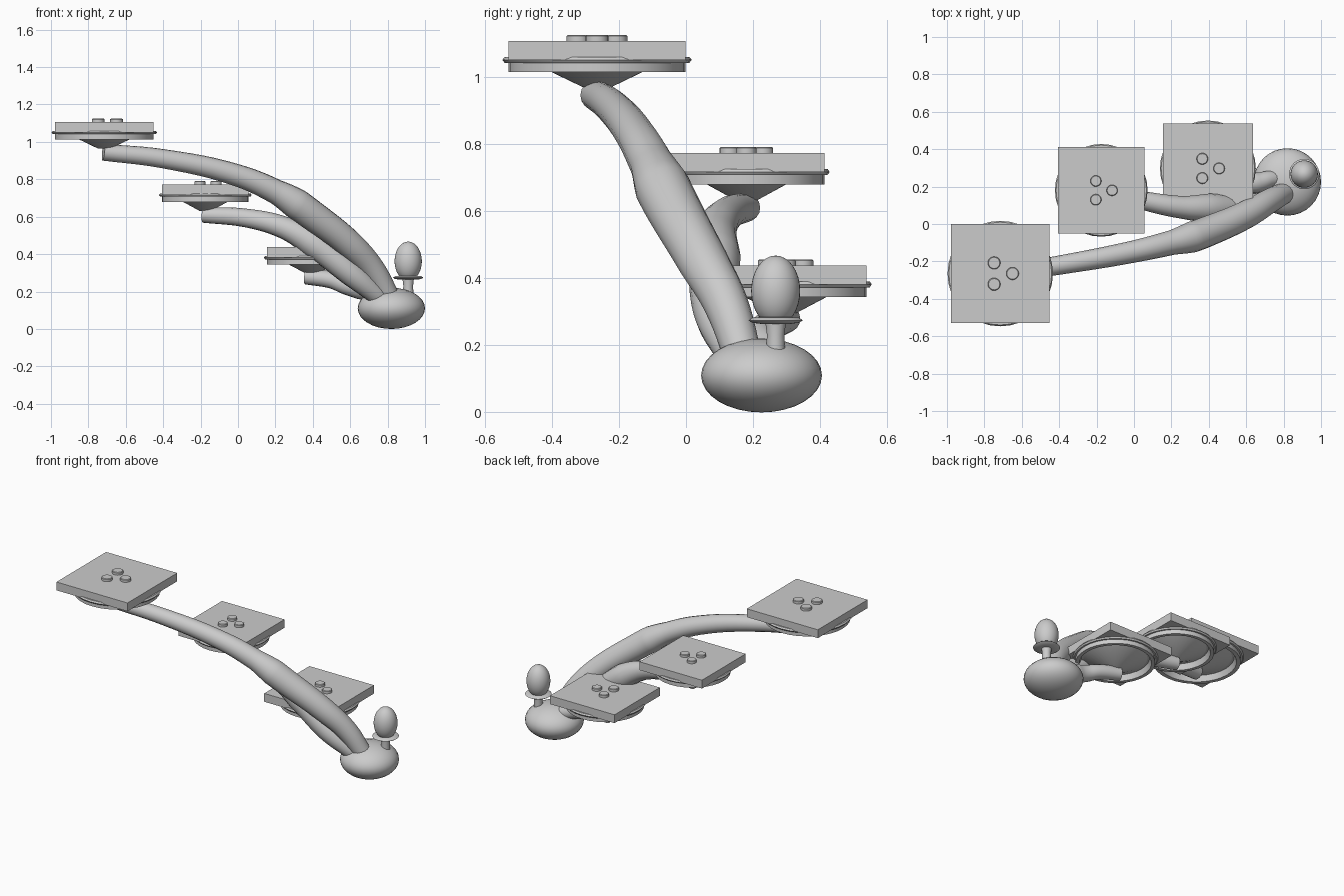
import bpy, math

if "Cube" in bpy.data.objects:
    bpy.data.objects.remove(bpy.data.objects["Cube"])

def finish(ob, name, angle=35):
    ob.name = name
    bpy.ops.object.select_all(action='DESELECT')
    ob.select_set(True)
    bpy.context.view_layer.objects.active = ob
    bpy.ops.object.shade_smooth_by_angle(angle=math.radians(angle))
    return ob

def lathe(name, profile, loc, segs=32, closed=False):
    """Revolve (radius, z) points around the z axis."""
    verts, faces, n = [], [], len(profile)
    for i in range(segs):
        a = 2 * math.pi * i / segs
        verts += [(r * math.cos(a), r * math.sin(a), z) for r, z in profile]
    for i in range(segs):
        j = (i + 1) % segs
        for k in range(n if closed else n - 1):
            m = (k + 1) % n
            faces.append((i * n + k, j * n + k, j * n + m, i * n + m))
    if not closed:
        faces.append([i * n for i in reversed(range(segs))])
        faces.append([i * n + n - 1 for i in range(segs)])
    me = bpy.data.meshes.new(name)
    me.from_pydata(verts, [], faces)
    ob = bpy.data.objects.new(name, me)
    bpy.context.collection.objects.link(ob)
    ob.location = loc
    return finish(ob, name)

def ellipsoid(name, loc, scale):
    bpy.ops.mesh.primitive_uv_sphere_add(segments=32, ring_count=16, location=loc)
    ob = bpy.context.object
    ob.scale = scale
    return finish(ob, name, 60)

def tube(name, pts):
    """Tapered smooth tube through (x, y, z, radius) points."""
    cu = bpy.data.curves.new(name, 'CURVE')
    cu.dimensions = '3D'
    cu.bevel_depth = 1.0
    cu.bevel_resolution = 6
    cu.use_fill_caps = True
    cu.resolution_u = 6
    sp = cu.splines.new('BEZIER')
    sp.bezier_points.add(len(pts) - 1)
    for p, (x, y, z, r) in zip(sp.bezier_points, pts):
        p.co = (x, y, z)
        p.radius = r
        p.handle_left_type = p.handle_right_type = 'AUTO'
    ob = bpy.data.objects.new(name, cu)
    bpy.context.collection.objects.link(ob)
    bpy.ops.object.select_all(action='DESELECT')
    ob.select_set(True)
    bpy.context.view_layer.objects.active = ob
    bpy.ops.object.convert(target='MESH')
    finish(bpy.context.object, name, 50)

def platform(tag, x, y, z, h):
    """Square tray of half width h; z is the height of the rim ring."""
    s = h / 0.265
    bpy.ops.mesh.primitive_cube_add(size=1, location=(x, y, z + 0.028))
    bpy.context.object.name = tag + "_tray"
    bpy.context.object.scale = (2 * h, 2 * h, 0.056)
    # hollow dish with a cone recessed in its underside
    lathe(tag + "_dish", [(0.035 * s, -0.085), (0.225 * s, 0.006), (0.24 * s, -0.037),
                          (0.265 * s, -0.037), (0.265 * s, 0.012)], (x, y, z))
    # rim ring
    lathe(tag + "_rim", [(0.258 * s, -0.009), (0.276 * s, -0.009), (0.283 * s, 0),
                         (0.276 * s, 0.009), (0.258 * s, 0.009)], (x, y, z), closed=True)
    # three buttons
    for i in range(3):
        a = 2 * math.pi * i / 3
        lathe(f"{tag}_button_{i + 1}", [(0.034 * s, 0.05), (0.034 * s, 0.071), (0.030 * s, 0.074)],
              (x + 0.066 * s * math.cos(a), y + 0.066 * s * math.sin(a), z), 20)

platform("high", -0.715, -0.265, 1.05, 0.264)
platform("middle", -0.175, 0.18, 0.716, 0.232)
platform("low", 0.395, 0.297, 0.381, 0.24)

# arms from the base to each platform, with a thick elbow
tube("high_arm", [(-0.72, -0.27, 0.945, .045), (-0.4, -0.22, 0.91, .051), (0, -0.147, 0.82, .059),
                  (0.2, -0.10, 0.735, .066), (0.31, -0.07, 0.67, .083), (0.38, -0.045, 0.62, .082),
                  (0.6, 0.05, 0.45, .075), (0.72, 0.12, 0.32, .066), (0.82, 0.175, 0.15, .055)])
tube("middle_arm", [(-0.185, 0.18, 0.61, .042), (0.05, 0.125, 0.592, .05), (0.25, 0.09, 0.54, .06),
                    (0.4, 0.085, 0.46, .078), (0.6, 0.09, 0.3, .068), (0.72, 0.13, 0.2, .055),
                    (0.8, 0.18, 0.13, .05)])
tube("low_arm", [(0.365, 0.30, 0.28, .042), (0.5, 0.26, 0.262, .046), (0.58, 0.225, 0.235, .052),
                 (0.65, 0.22, 0.215, .056), (0.73, 0.24, 0.185, .045), (0.8, 0.24, 0.13, .04)])

# base and bulb
ellipsoid("base", (0.82, 0.225, 0.11), (0.18, 0.18, 0.11))
lathe("bulb_neck", [(0.03, 0.15), (0.026, 0.23), (0.032, 0.28)], (0.91, 0.267, 0))
lathe("bulb_collar", [(0.04, 0.263), (0.07, 0.267), (0.081, 0.274), (0.07, 0.282), (0.04, 0.284)],
      (0.91, 0.267, 0))
ellipsoid("bulb", (0.91, 0.267, 0.362), (0.073, 0.073, 0.105))
